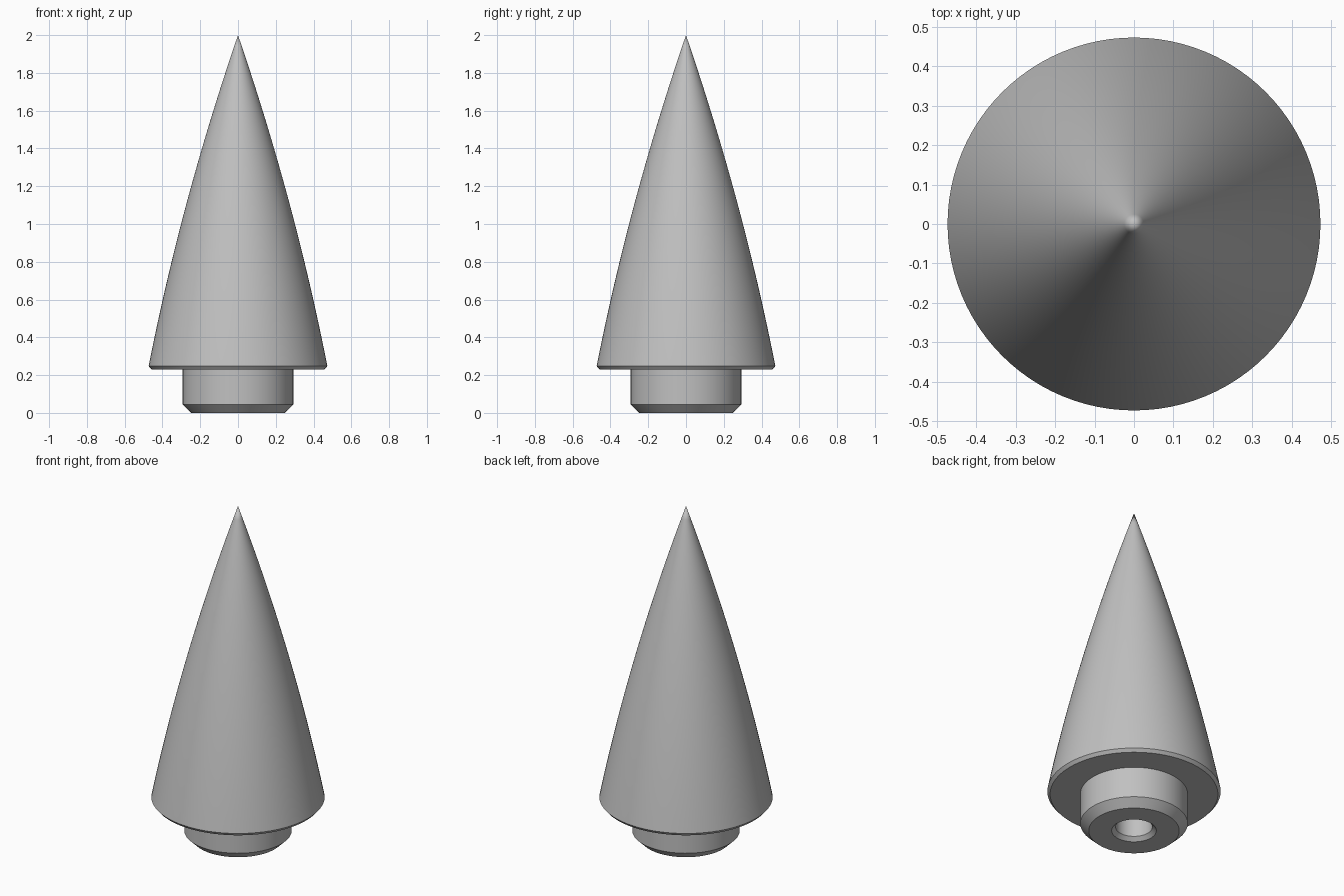
import bpy, bmesh, math

if "Cube" in bpy.data.objects:
    bpy.data.objects.remove(bpy.data.objects["Cube"])

SEGMENTS = 96

grey = bpy.data.materials.new("light grey")
grey.diffuse_color = (0.53, 0.53, 0.53, 1)
grey.use_nodes = True
grey.node_tree.nodes["Principled BSDF"].inputs["Base Color"].default_value = grey.diffuse_color


def lathe(name, profile):
    """Spin a list of (radius, height) points round the z axis."""
    bm = bmesh.new()
    verts = [bm.verts.new((r, 0, z)) for r, z in profile]
    edges = [bm.edges.new(pair) for pair in zip(verts, verts[1:])]
    bmesh.ops.spin(bm, geom=verts + edges, cent=(0, 0, 0), axis=(0, 0, 1),
                   angle=math.tau, steps=SEGMENTS, use_duplicate=False)
    bmesh.ops.remove_doubles(bm, verts=bm.verts, dist=1e-5)
    bmesh.ops.recalc_face_normals(bm, faces=bm.faces)
    mesh = bpy.data.meshes.new(name)
    bm.to_mesh(mesh)
    bm.free()
    obj = bpy.data.objects.new(name, mesh)
    bpy.context.collection.objects.link(obj)
    mesh.materials.append(grey)
    bpy.ops.object.select_all(action='DESELECT')
    obj.select_set(True)
    bpy.context.view_layer.objects.active = obj
    bpy.ops.object.shade_smooth_by_angle(angle=math.radians(25))
    return obj


# Blind hole with a small countersink, then the chamfered neck
hole = [(0, 0.30), (0.10, 0.30), (0.10, 0.022), (0.122, 0)]
neck = [(0.247, 0), (0.293, 0.045), (0.293, 0.23)]

# Flange edge and the gently bulging point
flange = [(0.458, 0.23), (0.473, 0.248)]
STEPS = 24
point = []
for i in range(1, STEPS + 1):
    t = i / STEPS
    radius = 0.473 * (1 - t) + 0.128 * t * (1 - t)
    point.append((radius, 0.248 + 1.752 * t))

lathe("spike", hole + neck + flange + point)
